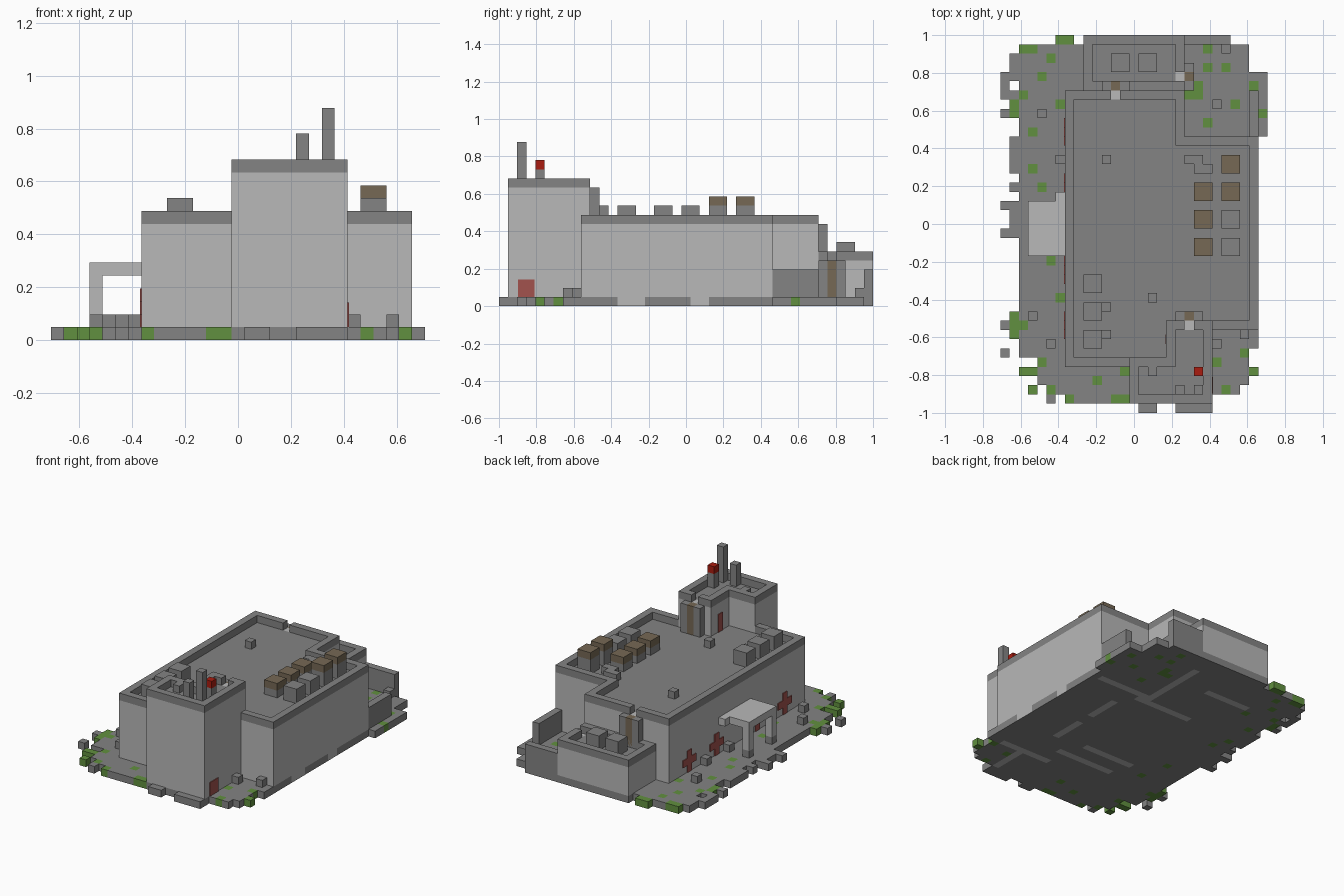
import bpy
import bmesh

# Remove the default cube
cube = bpy.data.objects.get("Cube")
if cube:
    bpy.data.objects.remove(cube, do_unlink=True)

U = 2 / 41                      # edge of one block
WIDE, DEEP = 29, 41             # plan size in blocks


def material(name, rgb):
    mat = bpy.data.materials.new(name)
    mat.use_nodes = True
    mat.diffuse_color = (*rgb, 1)
    mat.node_tree.nodes["Principled BSDF"].inputs["Base Color"].default_value = (*rgb, 1)
    return mat


GRAY = material("concrete_gray", (.23, .23, .23))
LIGHT = material("light_wall", (.48, .48, .48))
GREEN = material("grass_green", (.12, .28, .05))
BROWN = material("dull_brown", (.18, .14, .09))
RED = material("lamp_red", (.4, .012, .005))
FADED = material("faded_red", (.36, .085, .075))


def rect(c0, r0, c1, r1):
    """Set of plan cells between two corners."""
    return {(c, r) for c in range(c0, c1) for r in range(r0, r1)}


def rim(cells):
    """Cells of a footprint that touch its outside."""
    return {(c, r) for c, r in cells
            if any((c + i, r + j) not in cells for i in (-1, 0, 1) for j in (-1, 0, 1))}


def extrude_cells(name, cells, z0, z1, mats, pick=None):
    """Prism over a set of cells; pick(cell, side) gives the material index."""
    bm = bmesh.new()
    verts = {}

    def face(corners, cell, side):
        for p in corners:
            if p not in verts:
                c, r, z = p
                verts[p] = bm.verts.new(((c - WIDE / 2) * U, (r - DEEP / 2) * U, z * U))
        f = bm.faces.new([verts[p] for p in corners])
        f.material_index = pick(cell, side) if pick else 0

    for c, r in sorted(cells):
        loop = [(c, r), (c + 1, r), (c + 1, r + 1), (c, r + 1)]
        face([(*p, z1) for p in loop], (c, r), "top")
        face([(*p, z0) for p in reversed(loop)], (c, r), "bottom")
        for k, (i, j) in enumerate(((0, -1), (1, 0), (0, 1), (-1, 0))):
            if (c + i, r + j) not in cells:
                a, b = loop[k], loop[(k + 1) % 4]
                face([(*a, z0), (*b, z0), (*b, z1), (*a, z1)], (c, r), "side")
    bmesh.ops.dissolve_limit(bm, angle_limit=.01, verts=bm.verts[:], edges=bm.edges[:],
                             delimit={'MATERIAL'})
    mesh = bpy.data.meshes.new(name)
    bm.to_mesh(mesh)
    bm.free()
    for m in mats:
        mesh.materials.append(m)
    obj = bpy.data.objects.new(name, mesh)
    bpy.context.collection.objects.link(obj)
    return obj


def box(name, lo, hi, mat):
    """Box between two corners given in block units."""
    bm = bmesh.new()
    bmesh.ops.create_cube(bm, size=1)
    mid = (WIDE / 2, DEEP / 2, 0)
    for v in bm.verts:
        v.co = [((a if k < 0 else b) - m) * U for k, a, b, m in zip(v.co, lo, hi, mid)]
    mesh = bpy.data.meshes.new(name)
    bm.to_mesh(mesh)
    bm.free()
    mesh.materials.append(mat)
    obj = bpy.data.objects.new(name, mesh)
    bpy.context.collection.objects.link(obj)


def block(name, c, r, z0, z1, mat, size=1):
    box(name, (c, r, z0), (c + size, r + size, z1), mat)


# Ground slab: runs of (row count, first column, last column) from the front
runs = [(1, 7, 22), (1, 5, 25), (1, 4, 26), (1, 2, 27), (1, 4, 26), (1, 2, 26), (1, 2, 27),
        (1, 1, 27), (1, 0, 27), (1, 1, 27), (8, 2, 27), (1, 0, 27), (2, 1, 27), (1, 0, 27),
        (1, 2, 27), (1, 1, 27), (1, 2, 27), (4, 1, 27), (2, 2, 28), (1, 0, 28), (1, 1, 28),
        (1, 0, 28), (1, 2, 28), (1, 0, 28), (2, 1, 26), (1, 2, 26), (1, 9, 24)]
slab, row = set(), 1
for count, first, last in runs:
    slab |= rect(first, row, last + 1, row + count)
    row += count
slab |= rect(15, 0, 17, 1) | rect(19, 0, 23, 1) | rect(6, 40, 8, 41)
slab |= {(5, 1), (3, 2), (0, 6), (0, 35)}

# Grass patches, as columns in each row
grass_rows = {40: (6, 7), 39: (2, 3, 22), 38: (5,), 37: (22, 24), 36: (4,), 35: (21, 27),
              34: (2, 20, 21), 33: (1, 6, 25), 32: (1, 28), 31: (22,), 30: (3,), 26: (3,),
              24: (4,), 16: (5,), 12: (6,), 10: (1,), 9: (1, 2), 8: (1,), 6: (26,),
              5: (4, 23), 4: (2, 3, 13, 27), 3: (10,), 2: (3, 5, 24), 1: (7, 12, 13)}
grass = {(c, r) for r, cols in grass_rows.items() for c in cols}

# Pale strips on the underside, and wall footings on the slab edge
strips = (rect(10, 10, 19, 11) | rect(9, 13, 17, 14) | rect(11, 27, 20, 28) | rect(7, 34, 14, 35)
          | rect(21, 13, 22, 18) | rect(21, 20, 22, 25) | rect(18, 28, 27, 29)
          | rect(18, 29, 19, 38) | rect(18, 7, 26, 8) | rect(22, 2, 23, 7))
footings = rect(27, 13, 28, 16) | rect(27, 21, 28, 23)


def slab_colour(cell, side):
    if cell in grass:
        return 1
    pale = (side == "bottom" and cell in strips) or (side == "side" and cell in footings)
    return 2 if pale else 0


extrude_cells("ground_slab", slab, 0, 1, [GRAY, GREEN, LIGHT], slab_colour)


# Building volumes: pale walls, gray roof, gray parapet with a gap at the door
def building(name, cells, base, roof, gap):
    extrude_cells(name + "_walls", cells, base, roof, [LIGHT, GRAY],
                  lambda cell, side: int(side == "top" and cell != gap))
    extrude_cells(name + "_parapet", rim(cells) - {gap}, roof, roof + 1, [GRAY])


tower = rect(14, 1, 23, 6) | rect(18, 6, 23, 10)
main = rect(7, 5, 18, 35) | rect(18, 9, 28, 30) | rect(18, 30, 20, 35)
main_parapet_free = main - tower
extrude_cells("main_walls", main_parapet_free, 1, 9, [LIGHT, GRAY],
              lambda cell, side: int(side == "top" and cell != (12, 34)))
extrude_cells("main_parapet", (rim(main | tower) & main_parapet_free) - {(12, 34)}, 9, 10, [GRAY])
building("tower", tower, 1, 13, (20, 9))
building("annex", rect(9, 35, 20, 41), 1, 5, (19, 36))

# Outside shafts: gray posts either side of a brown panel
for name, c, r, dc, dr, z0 in (("tower", 20, 10, 1, 0, 9), ("main", 12, 35, 1, 0, 5),
                               ("annex", 20, 36, 0, 1, 1)):
    block(name + "_shaft_panel", c, r, z0, z0 + 4, BROWN)
    for side in (-1, 1):
        block(name + "_shaft_post", c + side * dc, r + side * dr, z0, z0 + 4, GRAY)

# Low yard walls
box("side_yard_wall", (27, 30, 1), (28, 35, 4), GRAY)
box("back_yard_wall", (20, 40, 1), (25, 41, 4), GRAY)

# Side canopy on legs
extrude_cells("canopy_roof", rect(3, 17, 7, 23) | {(6, 23)}, 5, 6, [LIGHT])
for r in (17, 22):
    block("canopy_leg", 3, r, 2, 5, LIGHT)
    block("canopy_foot", 3, r, 1, 2, GRAY)

# Roof crates, some with brown lids
for c, r, top, lid in ((21, 17, 11, BROWN), (21, 20, 11, BROWN), (21, 23, 11, BROWN),
                       (24, 17, 11, GRAY), (24, 20, 11, GRAY), (24, 23, 12, BROWN),
                       (24, 26, 12, BROWN), (9, 7, 11, GRAY), (9, 10, 11, GRAY),
                       (9, 13, 11, GRAY), (12, 37, 7, GRAY), (15, 37, 7, GRAY)):
    floor = 5 if r > 35 else 9
    block("roof_crate", c, r, floor, top - 1, GRAY, 2)
    block("roof_crate_lid", c, r, top - 1, top, lid, 2)
extrude_cells("roof_pipe", rect(20, 27, 22, 28) | rect(21, 26, 23, 27), 9, 10, [GRAY])
for c, r in ((16, 12), (11, 27), (11, 8), (11, 11)):
    block("roof_vent", c, r, 9, 10, GRAY)

# Tower masts and warning lamp
block("short_mast", 19, 2, 13, 16, GRAY)
block("tall_mast", 21, 2, 13, 18, GRAY)
block("lamp_post", 21, 4, 13, 15, GRAY)
block("warning_lamp", 21, 4, 15, 16, RED)
block("tower_vent", 16, 4, 13, 14, GRAY)

# Loose blocks on the ground
for c, r in ((4, 32), (3, 10), (5, 7), (6, 27), (23, 33), (24, 39), (26, 8), (23, 7), (6, 22)):
    block("ground_block", c, r, 1, 2, GRAY)

# Faded red wall markings
T = .1
box("tower_red_door", (23, 2.1, 1), (23 + T, 3.9, 2.9), FADED)
box("roof_red_door", (18 - T, 7.5, 9), (18, 8.5, 11.5), FADED)
for r in (30, 24, 15, 9):
    box("wall_mark_upright", (7 - T, r, 1), (7, r + 1, 4), FADED)
    for side in (-1, 1):
        box("wall_mark_arm", (7 - T, r + side, 2), (7, r + side + 1, 3), FADED)
